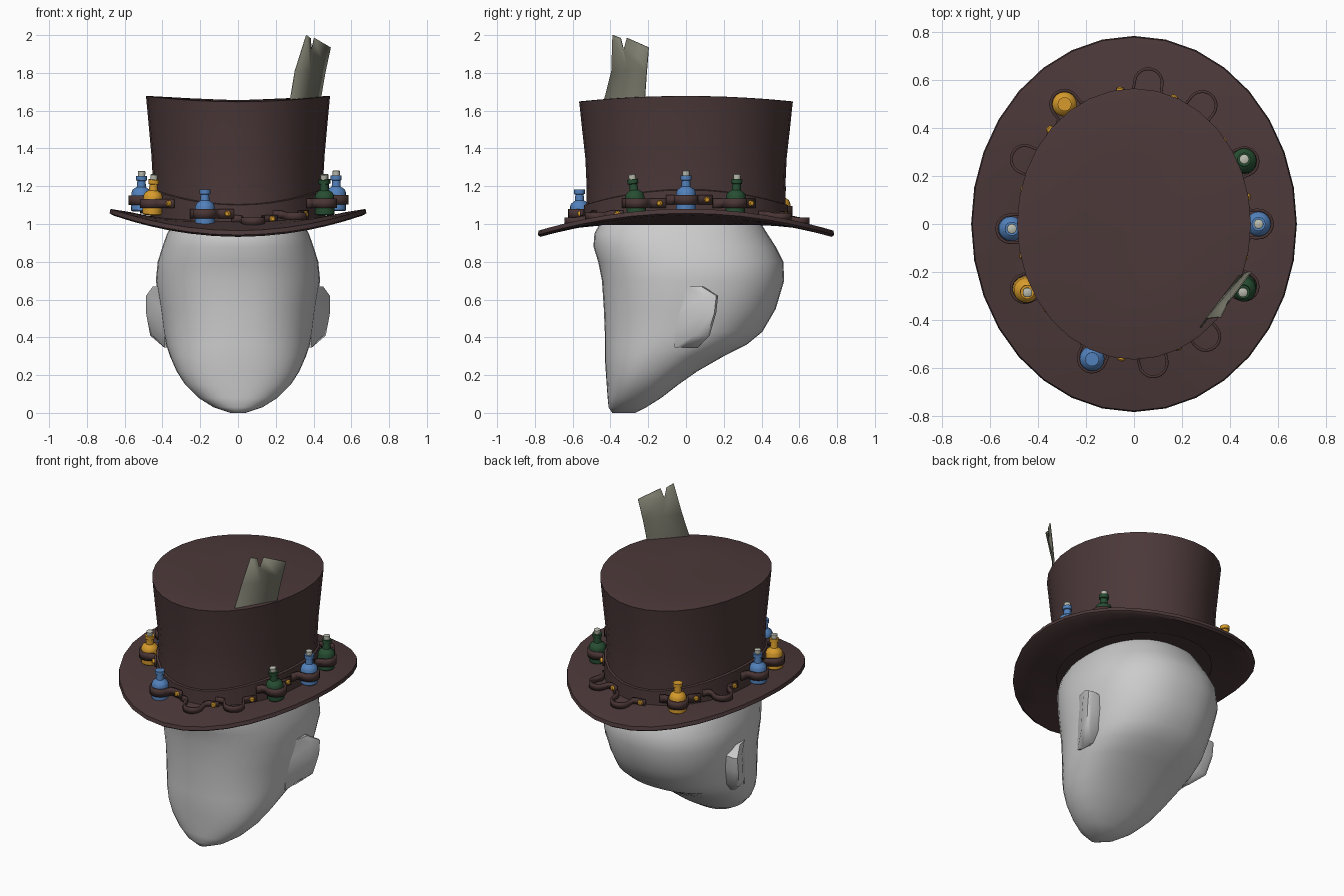
import bpy, bmesh, math
from mathutils import Vector, Matrix

if "Cube" in bpy.data.objects:
    bpy.data.objects.remove(bpy.data.objects["Cube"])


def material(name, rgb):
    m = bpy.data.materials.new(name)
    m.diffuse_color = (*rgb, 1)
    m.use_nodes = True
    m.node_tree.nodes["Principled BSDF"].inputs["Base Color"].default_value = m.diffuse_color
    return m


FELT = material("brown felt", (0.072, 0.040, 0.041))
LEATHER = material("brown leather", (0.066, 0.035, 0.034))
LINING = material("dark red lining", (0.10, 0.03, 0.045))
GREY = material("head grey", (0.60, 0.60, 0.60))
BLUE = material("blue glass", (0.085, 0.22, 0.50))
GREEN = material("green glass", (0.020, 0.075, 0.032))
AMBER = material("amber", (0.68, 0.33, 0.025))
CORK = material("pale cork", (0.50, 0.51, 0.43))
PAPER = material("old paper", (0.20, 0.20, 0.155))


def make(name, verts, faces, mat, angle=40):
    me = bpy.data.meshes.new(name)
    me.from_pydata([tuple(v) for v in verts], [], faces)
    bm = bmesh.new()
    bm.from_mesh(me)
    bmesh.ops.recalc_face_normals(bm, faces=bm.faces)
    bm.to_mesh(me)
    bm.free()
    me.materials.append(mat)
    me.shade_smooth()
    me.set_sharp_from_angle(angle=math.radians(angle))
    ob = bpy.data.objects.new(name, me)
    bpy.context.collection.objects.link(ob)
    return ob


def loft(name, rings, mat, cap=True, closed=False, angle=40):
    n = len(rings[0])
    verts = [v for r in rings for v in r]
    faces = []
    for i in range(len(rings) if closed else len(rings) - 1):
        j = (i + 1) % len(rings)
        for k in range(n):
            l = (k + 1) % n
            faces.append((i * n + k, i * n + l, j * n + l, j * n + k))
    if cap:
        faces += [tuple(range(n)), tuple(range(len(verts) - n, len(verts)))]
    return make(name, verts, faces, mat, angle)


def saddle(rx, ry, z, lift, n=32):
    """Oval ring whose left and right sides are raised by lift."""
    ring = []
    for k in range(n):
        a = 2 * math.pi * k / n
        ring.append((rx * math.cos(a), ry * math.sin(a), z + lift * math.cos(a) ** 2))
    return ring


# Head: rounded horizontal slices (z, front y, back y, half width)
SLICES = [(0, -.39, -.27, .04), (.03, -.41, -.21, .13), (.08, -.415, -.13, .21),
          (.15, -.42, -.04, .28), (.22, -.425, .06, .325), (.30, -.43, .20, .36),
          (.36, -.43, .32, .38), (.43, -.43, .405, .395), (.55, -.435, .475, .41),
          (.70, -.445, .52, .435), (.80, -.465, .515, .425), (.88, -.49, .475, .40),
          (.95, -.485, .43, .375), (1.03, -.44, .38, .33), (1.10, -.34, .30, .25),
          (1.15, -.15, .12, .10)]


def head_slice(z, yf, yb, w, n=40):
    ring = []
    for k in range(n):
        c, s = math.cos(2 * math.pi * k / n), math.sin(2 * math.pi * k / n)
        px, py = [math.copysign(abs(q) ** (2 / 2.3), q) for q in (c, s)]
        ring.append((w * px, (yf + yb) / 2 + (yb - yf) / 2 * py, z))
    return ring


loft("head", [head_slice(*s) for s in SLICES], GREY, angle=60)

# Ears: wedges flaring outward toward the back (outer x, back y, z)
for side, label in ((1, "right"), (-1, "left")):
    rings = []
    for x, y, z in [(.39, .05, .345), (.465, .115, .41), (.487, .15, .53),
                    (.487, .16, .62), (.45, .08, .67)]:
        rings.append([(side * .39, -.06, z), (side * (x - .015), y - .07, z),
                      (side * x, y, z), (side * (x - .02), y + .01, z),
                      (side * .37, y, z), (side * .35, -.04, z)])
    loft(label + "_ear", rings, GREY, angle=50)

# Hat brim, crown, band and lining
loft("hat_brim", [saddle(*p) for p in [
    (.43, .51, .995, .0), (.56, .65, .968, .06), (.665, .77, .932, .115),
    (.68, .785, .942, .115), (.675, .78, .965, .115), (.56, .65, .993, .068),
    (.45, .53, 1.015, .02)]], FELT, cap=False, closed=True)
loft("hat_crown", [saddle(*p) for p in [
    (.45, .53, 1.0, 0), (.45, .526, 1.2, .02), (.459, .533, 1.35, .02),
    (.473, .550, 1.50, .025), (.486, .564, 1.635, .03), (.488, .566, 1.647, .03),
    (.478, .555, 1.65, .028), (.24, .28, 1.655, .01), (.05, .06, 1.657, 0)]], FELT)
loft("hat_band", [saddle(*p) for p in [
    (.462, .542, 1.0, .01), (.462, .540, 1.10, .08), (.448, .524, 1.105, .08)]],
    FELT, cap=False)
loft("hat_lining", [saddle(.43, .51, .995, 0), saddle(.43, .51, 1.2, 0)], LINING, cap=False)

# Paper tag tucked into the crown, with a torn notch in its top edge
tag = make("paper_tag", [
    (.265, -.445, 1.60), (.345, -.335, 1.60), (.425, -.225, 1.60),
    (.275, -.43, 1.66), (.352, -.325, 1.66), (.434, -.217, 1.66),
    (.300, -.392, 1.81), (.378, -.303, 1.81), (.458, -.207, 1.80),
    (.360, -.386, 2.0), (.381, -.344, 1.985), (.386, -.328, 1.92),
    (.402, -.310, 1.985), (.487, -.196, 1.935)],
    [(0, 1, 4, 3), (1, 2, 5, 4), (3, 4, 7, 6), (4, 5, 8, 7),
     (6, 7, 11, 10, 9), (7, 8, 13, 12, 11)], PAPER)
tag.modifiers.new("thickness", "SOLIDIFY").thickness = .006


def lathe(name, profile, mat, matrix, n=16):
    rings = [[matrix @ Vector((r * math.cos(2 * math.pi * k / n),
                               r * math.sin(2 * math.pi * k / n), z))
              for k in range(n)] for r, z in profile]
    return loft(name, rings, mat)


def bottle(name, pos, lean, glass, corked):
    turn = Vector((lean[0], lean[1], .2)).to_track_quat('Z', 'Y').to_matrix().to_4x4()
    m = Matrix.Translation(pos) @ turn
    lathe(name, [(.045, 0), (.052, .006), (.052, .098), (.045, .115), (.024, .13),
                 (.022, .162), (.029, .165), (.029, .188), (.018, .188)], glass, m)
    if corked:
        lathe(name + "_cork", [(.018, .18), (.020, .212), (.016, .215)], CORK, m)


def strap(name, pos, nrm, tan, height, sag):
    """Leather loop bulging out from the band, with a stud on one end."""
    path = [(-.105, -.055), (-.072, -.047), (-.058, -.035)]
    path += [(-.058 * math.cos(math.pi * k / 10), .058 * math.sin(math.pi * k / 10))
             for k in range(11)]
    path += [(.058, -.035), (.075, -.047), (.14, -.062)]
    verts = []
    for t, o in path:
        drop = sag * max(0, min(1, (o + .05) / .06))
        for h in (-height / 2, height / 2):
            verts.append(pos + tan * t + nrm * o + Vector((0, 0, h - drop)))
    faces = [(2 * i, 2 * i + 2, 2 * i + 3, 2 * i + 1) for i in range(len(path) - 1)]
    ob = make(name, verts, faces, LEATHER, 50)
    mod = ob.modifiers.new("thickness", "SOLIDIFY")
    mod.thickness, mod.offset = .012, 0
    m = Matrix.Translation(pos + tan * .112 - nrm * .054) @ \
        nrm.to_track_quat('Z', 'Y').to_matrix().to_4x4()
    lathe(name + "_stud", [(.016, 0), (.016, .014), (.010, .02)], AMBER, m, 10)


# Ring of straps: x, y, glass (None when empty), lean, corked
SPOTS = [(.52, 0, BLUE, (0, 0), 1), (.46, .26, GREEN, (0, .01), 1),
         (.285, .495, None, (0, 0), 0), (.06, .59, None, (0, 0), 0),
         (-.29, .50, AMBER, (0, 0), 0), (-.455, .27, None, (0, 0), 0),
         (-.515, -.02, BLUE, (.005, 0), 1), (-.455, -.27, AMBER, (.01, -.015), 1),
         (-.175, -.56, BLUE, (0, -.005), 0), (.08, -.58, None, (0, 0), 0),
         (.30, -.47, None, (0, 0), 0), (.46, -.26, GREEN, (-.005, -.025), 1)]
for i, (x, y, glass, lean, corked) in enumerate(SPOTS, 1):
    nrm = Vector((x / .52 ** 2, y / .595 ** 2, 0)).normalized()
    tan = Vector((-nrm.y, nrm.x, 0))
    pos = Vector((x, y, .985 + .083 * min(1, (x / .52) ** 2)))
    if glass:
        bottle(f"bottle_{i}", pos, lean, glass, corked)
        strap(f"strap_{i}", pos + Vector((0, 0, .06)), nrm, tan, .05, 0)
    else:
        strap(f"strap_{i}", pos + Vector((0, 0, .04)), nrm, tan, .04, .012)
